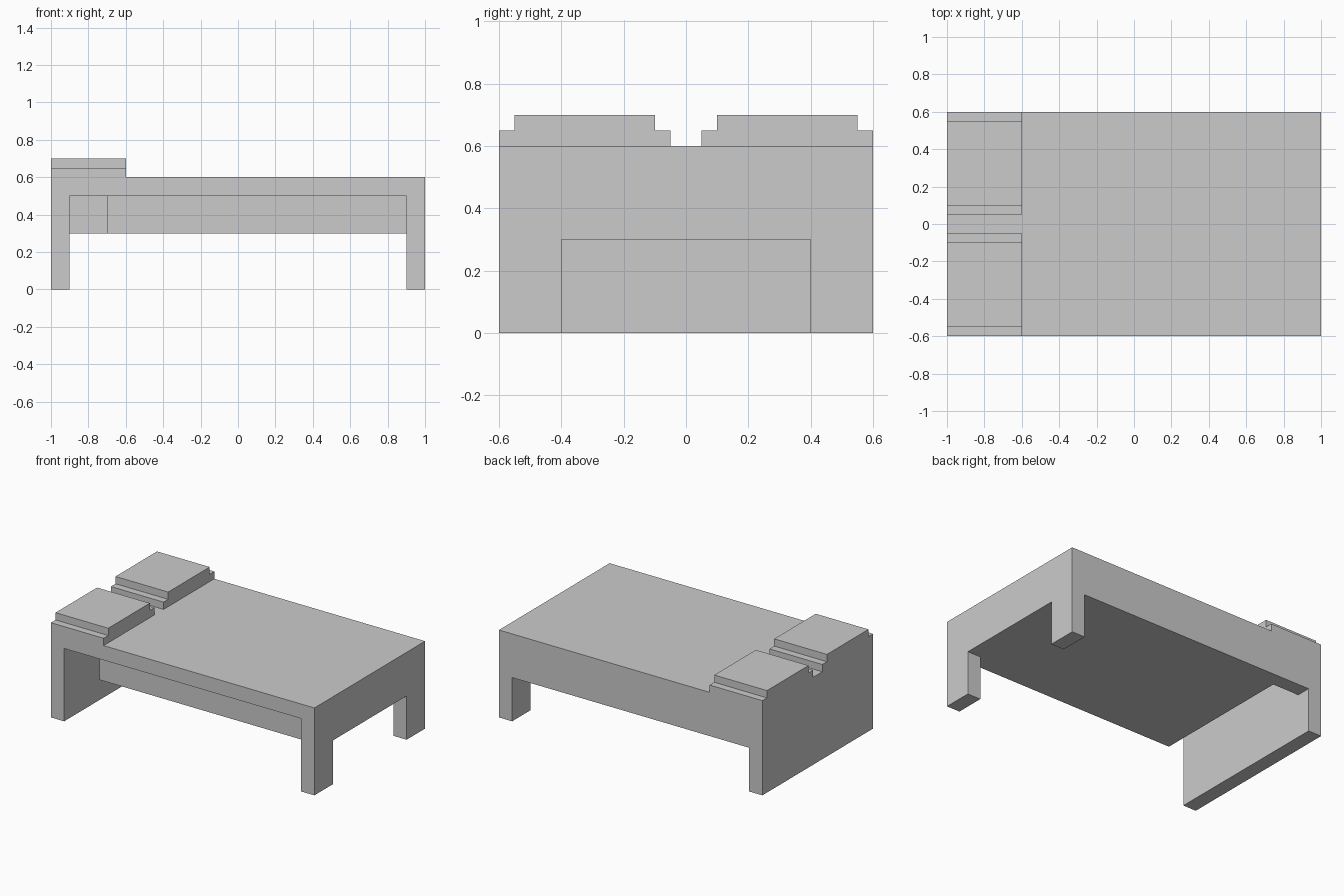
import bpy

if "Cube" in bpy.data.objects:
    bpy.data.objects.remove(bpy.data.objects["Cube"])


def extrude_profile(name, points, axis, start, end):
    """Extrude a closed 2D profile: axis 'x' takes (y, z), axis 'y' takes (x, z)."""
    def place(p, d):
        return (d, p[0], p[1]) if axis == 'x' else (p[0], d, p[1])

    n = len(points)
    verts = [place(p, d) for d in (start, end) for p in points]
    # points run counter-clockwise seen from +x (axis x) or -y (axis y)
    faces = [list(range(n)), list(range(2 * n - 1, n - 1, -1))]
    faces += [[i, i + n, (i + 1) % n + n, (i + 1) % n] for i in range(n)]
    if axis == 'x':
        faces = [f[::-1] for f in faces]
    mesh = bpy.data.meshes.new(name)
    mesh.from_pydata(verts, [], faces)
    mesh.update()
    obj = bpy.data.objects.new(name, mesh)
    bpy.context.collection.objects.link(obj)
    return obj


def rect(a0, a1, z0, z1):
    return [(a0, z0), (a1, z0), (a1, z1), (a0, z1)]


# Headboard and deck as one bent slab
extrude_profile("headboard_and_deck",
                [(-1, 0), (-0.9, 0), (-0.9, 0.5), (1, 0.5), (1, 0.6), (-1, 0.6)],
                'y', -0.6, 0.6)

# Foot end with two legs and an opening between them
extrude_profile("foot_end",
                [(-0.6, 0), (-0.4, 0), (-0.4, 0.3), (0.4, 0.3),
                 (0.4, 0), (0.6, 0), (0.6, 0.5), (-0.6, 0.5)],
                'x', 0.9, 1)

# Rail along the back
extrude_profile("back_rail", rect(-0.9, 0.9, 0.3, 0.5), 'y', 0.5, 0.6)

# Box hung under the deck, set in from the front and the headboard
extrude_profile("under_box", rect(-0.7, 0.9, 0.3, 0.5), 'y', -0.5, 0.5)

# Two stepped pillows
for side, centre in (("front", -0.325), ("back", 0.325)):
    profile = [(-0.275, 0.6), (0.275, 0.6), (0.275, 0.65), (0.225, 0.65),
               (0.225, 0.7), (-0.225, 0.7), (-0.225, 0.65), (-0.275, 0.65)]
    extrude_profile(side + "_pillow", [(y + centre, z) for y, z in profile],
                    'x', -1, -0.6)
